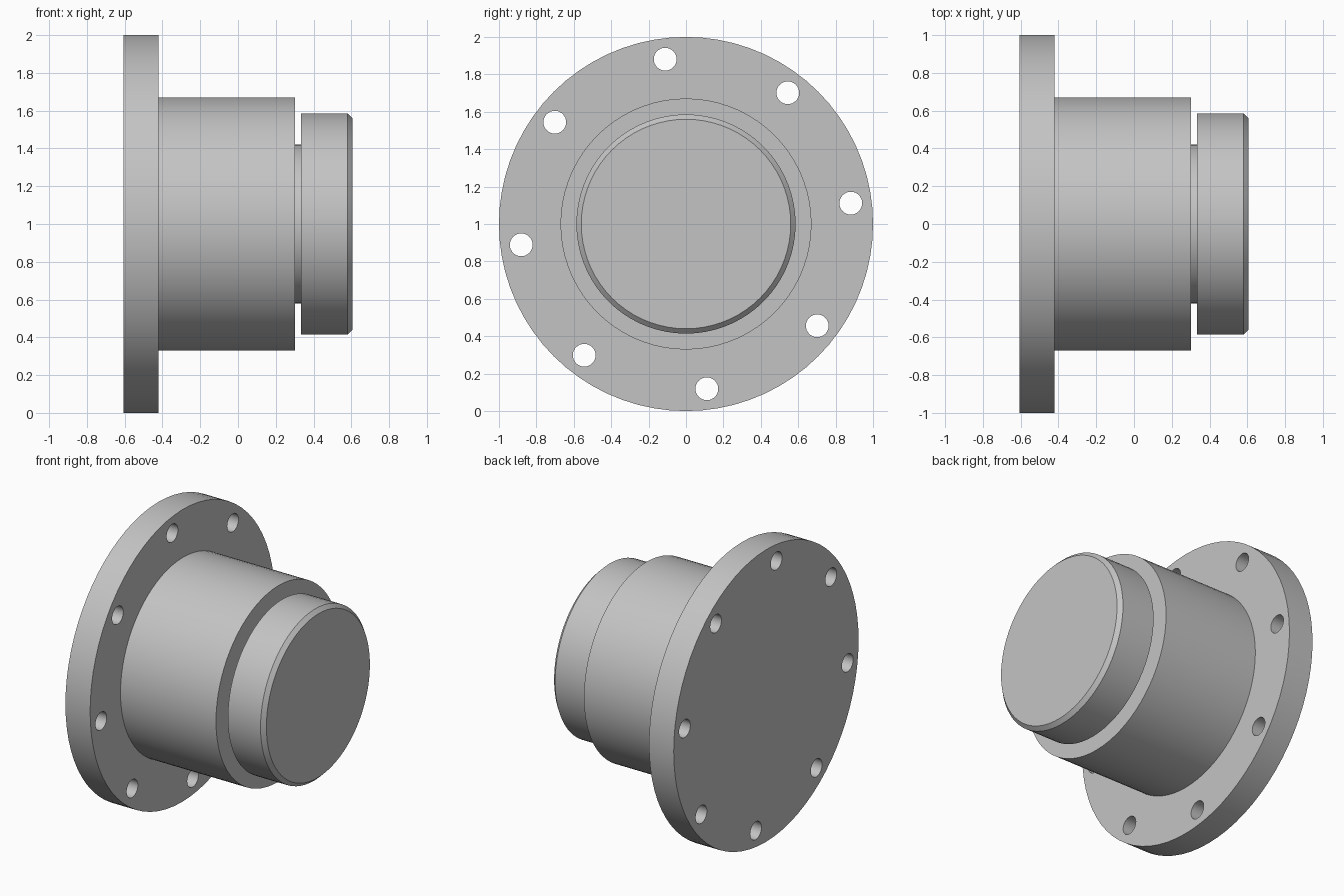
import bpy, bmesh, math
from mathutils import Matrix

cube = bpy.data.objects.get("Cube")
if cube:
    bpy.data.objects.remove(cube, do_unlink=True)

GREY = (0.55, 0.55, 0.55, 1)
metal = bpy.data.materials.new("grey metal")
metal.use_nodes = True
metal.diffuse_color = GREY
metal.node_tree.nodes["Principled BSDF"].inputs["Base Color"].default_value = GREY

AXIS_Z = 1.0   # height of the shared axis, which runs along x
SEGMENTS = 72


def add_disc(bm, x0, x1, radius, y=0.0, z=AXIS_Z, segments=SEGMENTS):
    """Add a closed cylinder lying along x from x0 to x1."""
    place = Matrix.Translation(((x0 + x1) / 2, y, z)) @ Matrix.Rotation(math.pi / 2, 4, 'Y')
    bmesh.ops.create_cone(bm, cap_ends=True, segments=segments, radius1=radius,
                          radius2=radius, depth=x1 - x0, matrix=place)


def finish(name, bm):
    mesh = bpy.data.meshes.new(name)
    bm.to_mesh(mesh)
    bm.free()
    mesh.materials.append(metal)
    obj = bpy.data.objects.new(name, mesh)
    bpy.context.collection.objects.link(obj)
    return obj


def activate(obj):
    bpy.ops.object.select_all(action='DESELECT')
    obj.select_set(True)
    bpy.context.view_layer.objects.active = obj


def smooth(obj):
    activate(obj)
    bpy.ops.object.shade_smooth_by_angle(angle=math.radians(30))


def make_disc(name, x0, x1, radius):
    bm = bmesh.new()
    add_disc(bm, x0, x1, radius)
    return finish(name, bm)


# Mounting flange with a ring of eight bolt holes
flange = make_disc("mounting_flange", -0.607, -0.42, 1.0)
bm = bmesh.new()
for i in range(8):
    a = math.radians(7.2 + 45 * i)
    add_disc(bm, -0.7, -0.3, 0.061, 0.888 * math.cos(a), AXIS_Z + 0.888 * math.sin(a), 32)
cutter = finish("bolt_hole_cutter", bm)
cutter.hide_render = True
cut = flange.modifiers.new("bolt holes", 'BOOLEAN')
cut.operation = 'DIFFERENCE'
cut.solver = 'EXACT'
cut.object = cutter
activate(flange)
bpy.ops.object.modifier_apply(modifier=cut.name)
bpy.data.objects.remove(cutter, do_unlink=True)
smooth(flange)

# Main barrel and the narrow neck in front of it
smooth(make_disc("barrel", -0.42, 0.303, 0.671))
smooth(make_disc("neck", 0.303, 0.333, 0.42))

# End cap with a chamfered outer rim
bm = bmesh.new()
add_disc(bm, 0.333, 0.607, 0.586)
rim = [e for e in bm.edges if all(v.co.x > 0.6 for v in e.verts)]
bmesh.ops.bevel(bm, geom=rim, offset=0.026, segments=1, affect='EDGES')
smooth(finish("end_cap", bm))
